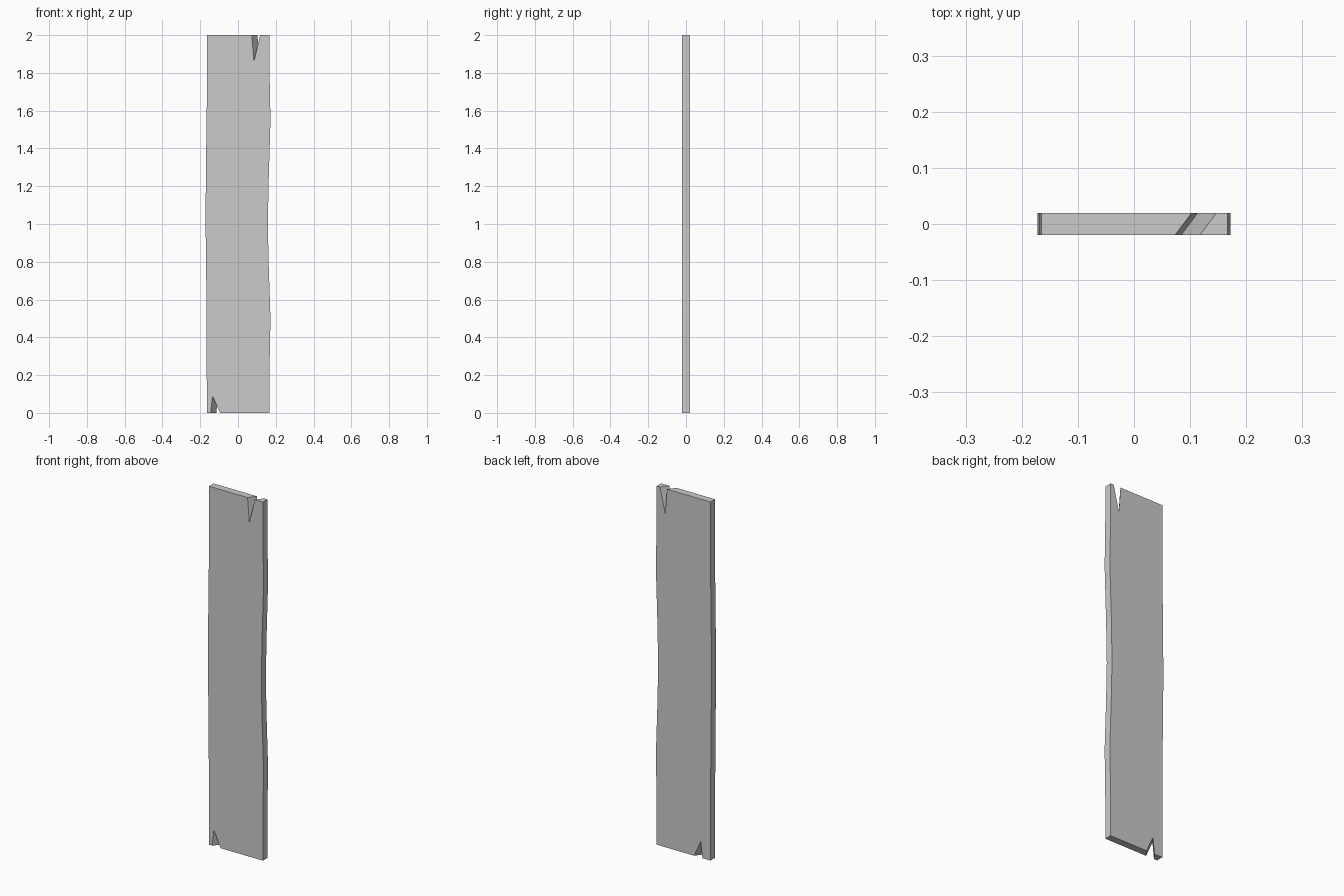
import bpy, bmesh

if "Cube" in bpy.data.objects:
    bpy.data.objects.remove(bpy.data.objects["Cube"])

HALF = 0.02    # half the plank thickness
SKEW = 0.03    # sideways shift of the splits from front to back

# Front outline (x, z, is_split), counter-clockwise seen from the front
bottom = [(-0.165, 0, 0), (-0.145, 0, 1), (-0.135, 0.09, 1), (-0.094, 0, 1)]
right = [(0.167, 0, 0), (0.168, 0.3, 0), (0.172, 0.5, 0), (0.162, 0.8, 0),
         (0.158, 1.0, 0), (0.162, 1.22, 0), (0.172, 1.55, 0), (0.168, 1.75, 0)]
top = [(0.167, 2, 0), (0.117, 2, 1), (0.084, 1.86, 1), (0.073, 2, 1), (-0.165, 2, 0)]
left = [(-0.165, 1.65, 0), (-0.169, 1.35, 0), (-0.172, 1.03, 0),
        (-0.168, 0.7, 0), (-0.166, 0.4, 0)]
outline = bottom + right + top + left

# Plank: front and back outlines joined by a rim, splits cut at a slant
bm = bmesh.new()
front = [bm.verts.new((x, -HALF, z)) for x, z, s in outline]
back = [bm.verts.new((x + SKEW * s, HALF, z)) for x, z, s in outline]
bm.faces.new(front)
bm.faces.new(back[::-1])
n = len(outline)
for i in range(n):
    j = (i + 1) % n
    bm.faces.new((front[j], front[i], back[i], back[j]))
bmesh.ops.recalc_face_normals(bm, faces=bm.faces)

mesh = bpy.data.meshes.new("wooden_plank")
bm.to_mesh(mesh)
bm.free()
plank = bpy.data.objects.new("wooden_plank", mesh)
bpy.context.collection.objects.link(plank)
